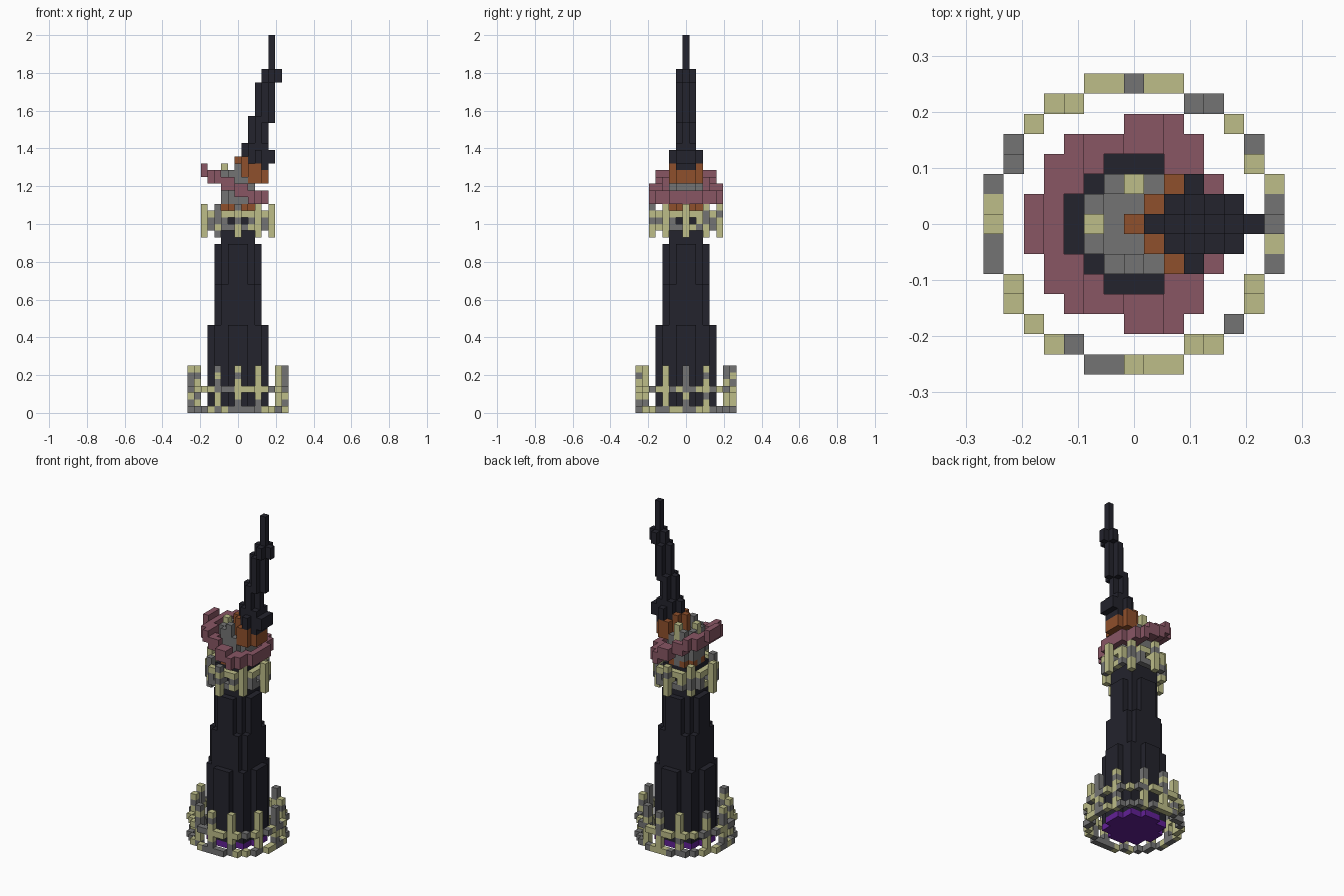
import bpy, bmesh, math, random

cube = bpy.data.objects.get("Cube")
if cube:
    bpy.data.objects.remove(cube)

random.seed(4)
U = 2 / 56  # size of one block


def material(name, rgb):
    m = bpy.data.materials.new(name)
    m.use_nodes = True
    m.diffuse_color = (*rgb, 1)
    m.node_tree.nodes["Principled BSDF"].inputs["Base Color"].default_value = (*rgb, 1)
    return m


DARK = material("dark_stone", (0.017, 0.017, 0.026))
KHAKI = material("pale_khaki", (0.51, 0.51, 0.25))
GRAY = material("gray_stone", (0.175, 0.175, 0.175))
PINK = material("dusty_pink", (0.246, 0.093, 0.127))
ORANGE = material("rust_orange", (0.275, 0.08, 0.025))
PURPLE = material("deep_purple", (0.122, 0.015, 0.305))


def block_mesh(name, cells):
    """Build the outer skin of a {(i, j, k): material} set of blocks."""
    bm = bmesh.new()
    verts, mats = {}, []

    def vert(p):
        if p not in verts:
            verts[p] = bm.verts.new(((p[0] - 0.5) * U, (p[1] - 0.5) * U, p[2] * U))
        return verts[p]

    for cell, mat in cells.items():
        if mat not in mats:
            mats.append(mat)
        for axis in range(3):
            for side in (0, 1):
                near = list(cell)
                near[axis] += 2 * side - 1
                if tuple(near) in cells:
                    continue
                quad = []
                for a, b in ((0, 0), (1, 0), (1, 1), (0, 1)):
                    p = list(cell)
                    p[axis] += side
                    p[(axis + 1) % 3] += a
                    p[(axis + 2) % 3] += b
                    quad.append(vert(tuple(p)))
                face = bm.faces.new(quad if side else quad[::-1])
                face.material_index = mats.index(mat)
    mesh = bpy.data.meshes.new(name)
    bm.to_mesh(mesh)
    bm.free()
    for m in mats:
        mesh.materials.append(m)
    bpy.context.collection.objects.link(bpy.data.objects.new(name, mesh))


def annulus(low, high):
    """Grid positions whose squared radius lies between low and high."""
    span = range(-8, 9)
    return [(i, j) for i in span for j in span if low <= i * i + j * j <= high]


def mixed(gray=0.4):
    return GRAY if random.random() < gray else KHAKI


def column(cells, i, j, start, stop, mat):
    for k in range(start, stop):
        cells[i, j, k] = mat


# Glowing underside
block_mesh("portal_floor", {(i, j, 0): PURPLE for i, j in annulus(0, 18)})

# Stepped tower shaft
shaft = {}
for start, stop, r2 in ((1, 13, 18), (13, 19, 13), (19, 25, 10), (25, 30, 8)):
    for i, j in annulus(0, r2):
        column(shaft, i, j, start, stop, DARK)
block_mesh("tower_shaft", shaft)

# Fence round the foot: two rails and twelve posts
ring = sorted(annulus(45, 53), key=lambda c: math.atan2(c[1], c[0]) % math.tau)
pattern = "ggkkgkggkkgkkkkkgggkkggkkkkgggkkkkkgkkgk"
fence = {}
for n, (i, j) in enumerate(ring):
    top = GRAY if pattern[n % len(pattern)] == "g" else KHAKI
    fence[i, j, 0] = mixed(0.55)
    fence[i, j, 3] = top
    if 0 in (i, j) or 3 in (abs(i), abs(j)):
        for k in (1, 2, 4, 5):
            fence[i, j, k] = mixed(0.35)
        fence[i, j, 6] = top
block_mesh("foot_fence", fence)

# Gallery round the neck
gallery = {}
for i, j in annulus(16, 20):
    gallery[i, j, 29] = KHAKI
    if 1 not in (abs(i), abs(j)):
        gallery[i, j, 28] = mixed(0.5)
    gallery[i, j, 27] = mixed(0.6)
for i, j in annulus(18, 18) + [(5, 0), (-5, 0), (0, 5), (0, -5)]:
    for k in range(26, 31):
        gallery[i, j, k] = mixed(0.25)
block_mesh("neck_gallery", gallery)

# Stone core with a ragged rim
core = {}
for i, j in annulus(0, 5):
    edge = abs(i) + abs(j)
    core[i, j, 30] = ORANGE if edge == 3 else GRAY
    rim = i <= 0 and edge == 2 and i * j == 0
    column(core, i, j, 31, 37 if rim else 35, GRAY)
    if edge == 3 and i < 0:
        core[i, j, 35] = GRAY
column(core, -2, 0, 34, 37, KHAKI)
column(core, 0, 2, 34, 37, KHAKI)
block_mesh("stone_core", core)

# Tilted brim: block columns following a slope
brim = {}
extent = {0: (-5, 4), 1: (-5, 4), 2: (-4, 4), 3: (-4, 3), 4: (-3, 3), 5: (0, 2)}
for j in range(-5, 6):
    first, last = extent[abs(j)]
    for i in range(first, last + 1):
        if i * i + j * j > 10:
            low = max(31, round(32.3 - 0.5 * i))
            column(brim, i, j, low, low + 2, PINK)
block_mesh("tilted_brim", brim)

# Collar holding the horn
collar = {}
column(collar, 0, 0, 35, 38, ORANGE)
for j in range(-2, 3):
    if abs(j) < 2:
        column(collar, 1, j, 35, 38, ORANGE)
    for i in (2, 3) if abs(j) == 2 else (2, 3, 4):
        column(collar, i, j, 34, 36 if abs(j) < 2 and i > 2 else 37, ORANGE)
block_mesh("horn_collar", collar)

# Leaning horn: (first level, end level, left, right)
horn = {}
for start, stop, left, right in ((36, 37, 3, 4), (37, 38, 2, 5), (38, 39, 1, 5), (39, 40, 1, 4),
                                 (40, 43, 2, 4), (43, 44, 2, 5), (44, 49, 3, 5),
                                 (49, 51, 4, 6), (51, 56, 5, 5)):
    for i in range(left, right + 1):
        tip = i == 1 or (start >= 40 and i in (left, right))
        for j in (0,) if tip else (-1, 0, 1):
            column(horn, i, j, start, stop, DARK)
for j in (-2, 2):
    column(horn, 3, j, 37, 39, DARK)
block_mesh("leaning_horn", horn)
